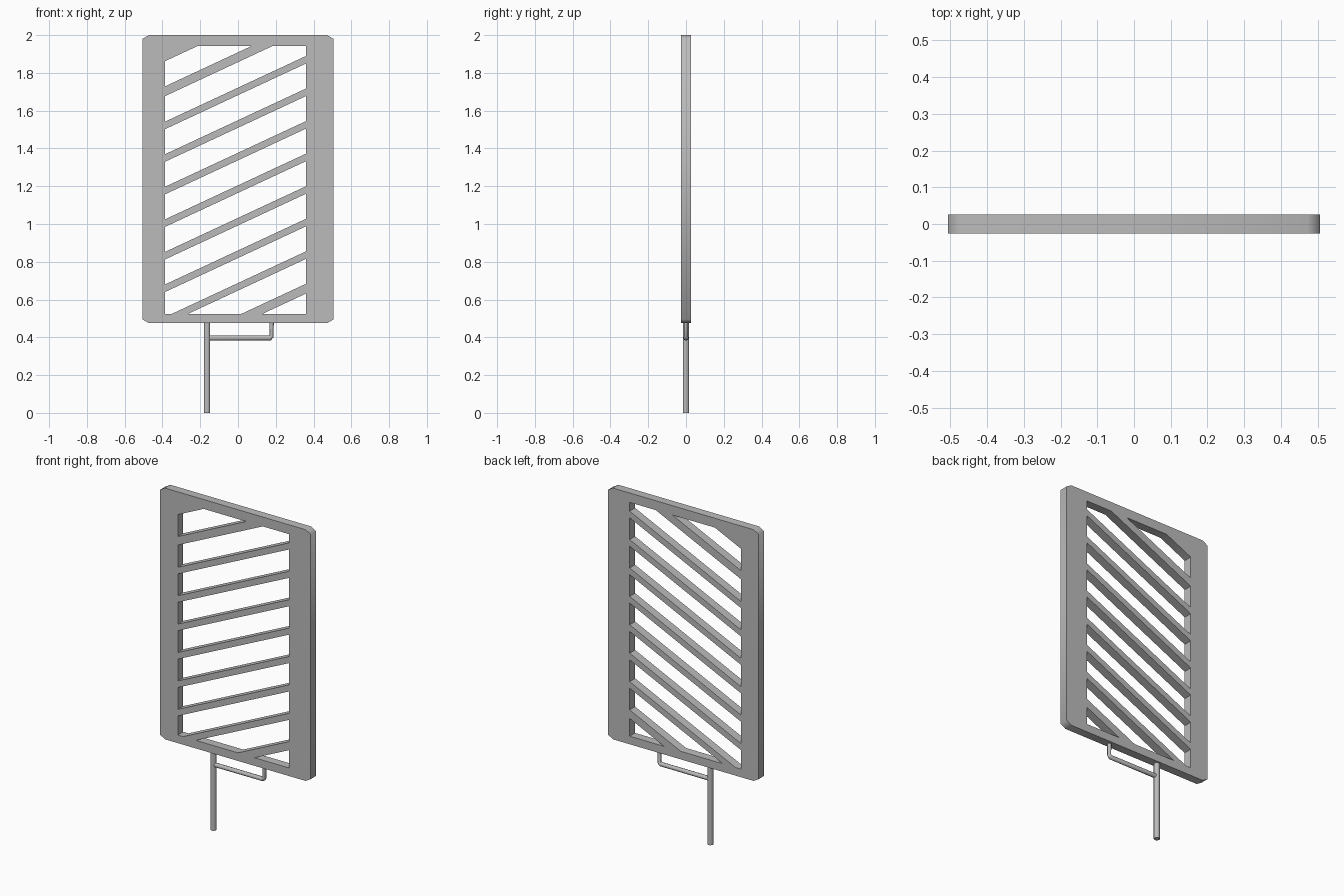
import bpy, math
from mathutils import Vector

cube = bpy.data.objects.get("Cube")
if cube:
    bpy.data.objects.remove(cube, do_unlink=True)

grey = bpy.data.materials.new("plain grey")
grey.use_nodes = True
grey.diffuse_color = (0.5, 0.5, 0.5, 1)
grey.node_tree.nodes["Principled BSDF"].inputs["Base Color"].default_value = grey.diffuse_color

HALF_DEPTH = 0.026
LEFT, RIGHT, LOW, HIGH = -0.386, 0.36, 0.524, 1.943   # opening in the frame
SLOPE = 0.466


def clip(poly, height, keep_below):
    """Cut a polygon along a slanted line that crosses the left side at height."""
    def side(p):
        d = p[1] - height - SLOPE * (p[0] - LEFT)
        return -d if keep_below else d
    out = []
    for a, b in zip(poly, poly[1:] + poly[:1]):
        da, db = side(a), side(b)
        if da >= 0:
            out.append(a)
        if da * db < 0:
            out.append(tuple(Vector(a).lerp(Vector(b), da / (da - db))))
    return out


def to_mesh(name, curve, smooth_angle):
    """Turn a curve into a shaded mesh object."""
    temp = bpy.data.objects.new(name + "_path", curve)
    bpy.context.collection.objects.link(temp)
    graph = bpy.context.evaluated_depsgraph_get()
    mesh = bpy.data.meshes.new_from_object(temp.evaluated_get(graph))
    bpy.data.objects.remove(temp, do_unlink=True)
    mesh.materials.clear()
    mesh.materials.append(grey)
    obj = bpy.data.objects.new(name, mesh)
    bpy.context.collection.objects.link(obj)
    bpy.ops.object.select_all(action='DESELECT')
    obj.select_set(True)
    bpy.context.view_layer.objects.active = obj
    bpy.ops.object.shade_smooth_by_angle(angle=math.radians(smooth_angle))
    return obj


def add_spline(curve, points, closed):
    spline = curve.splines.new('POLY')
    spline.points.add(len(points) - 1)
    for target, p in zip(spline.points, points):
        target.co = (*p, 0, 1)
    spline.use_cyclic_u = closed
    return spline


# Slatted panel: chamfered outline with slanted gaps between the bars
panel = bpy.data.curves.new("panel", 'CURVE')
panel.dimensions = '2D'
panel.fill_mode = 'BOTH'
panel.extrude = HALF_DEPTH
w, bottom, top, cx, cz = 0.506, 0.475, 2.0, 0.034, 0.02
add_spline(panel, [(-w + cx, bottom), (w - cx, bottom), (w, bottom + cz), (w, top - cz),
                   (w - cx, top), (-w + cx, top), (-w, top - cz), (-w, bottom + cz)], True)

# Each bar is (height at the left side, half thickness); end bars are thicker
bars = [(1.703, 0.026)] + [(1.522 - 0.1724 * i, 0.02) for i in range(7)] + [(0.31, 0.026)]
upper = 1.862
for height, half in bars + [(-1, 0)]:
    gap = [(LEFT, LOW), (RIGHT, LOW), (RIGHT, HIGH), (LEFT, HIGH)]
    gap = clip(clip(gap, upper, True), height + half, False)
    if len(gap) > 2:
        add_spline(panel, gap, True)
    upper = height - half
frame = to_mesh("slatted_panel", panel, 62)
frame.rotation_euler.x = math.pi / 2

# Support post
bpy.ops.mesh.primitive_cylinder_add(vertices=16, radius=0.017, depth=0.48,
                                    location=(-0.164, 0, 0.24))
post = bpy.context.object
post.name = "support_post"
post.data.materials.append(grey)
bpy.ops.object.shade_smooth_by_angle(angle=math.radians(40))

# Bent arm joining the post to the panel
arm = bpy.data.curves.new("arm", 'CURVE')
arm.dimensions = '3D'
arm.bevel_depth = 0.0135
arm.bevel_resolution = 2
arm.use_fill_caps = True
bend = add_spline(arm, [(-0.164, 0.396), (0.168, 0.396), (0.178, 0.405), (0.178, 0.48)], False)
for p in bend.points[2:]:
    p.radius = 0.85
side_arm = to_mesh("bent_arm", arm, 50)
side_arm.rotation_euler.x = math.pi / 2
